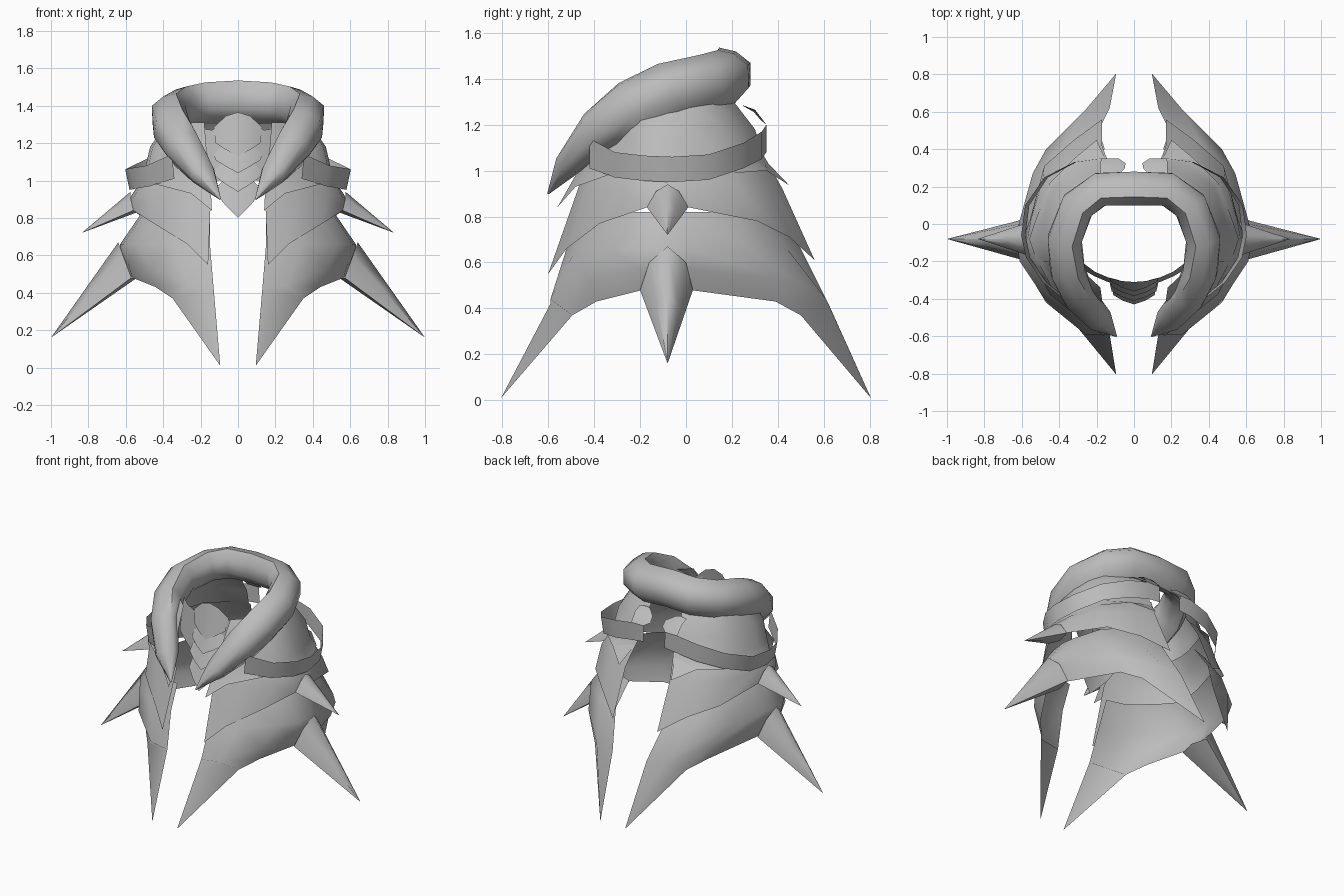
import bpy, bmesh, math
from mathutils import Vector

cube = bpy.data.objects.get("Cube")
if cube:
    bpy.data.objects.remove(cube, do_unlink=True)

grey = bpy.data.materials.new("plain grey")
grey.use_nodes = True
grey.diffuse_color = (0.5, 0.5, 0.5, 1)
bsdf = grey.node_tree.nodes["Principled BSDF"]
bsdf.inputs["Base Color"].default_value = (0.5, 0.5, 0.5, 1)
bsdf.inputs["Roughness"].default_value = 0.7


def grid_object(name, rows, closed=False, extra=(), angle=50):
    """Skin rows of points, mirror them over x and smooth the soft edges."""
    bm = bmesh.new()
    vs = [[bm.verts.new(p) for p in row] for row in rows]
    n = len(rows[0])
    for a, b in zip(vs, vs[1:]):
        for i in range(n if closed else n - 1):
            j = (i + 1) % n
            bm.faces.new((a[i], a[j], b[j], b[i]))
    for tri in extra:
        bm.faces.new([vs[r][c] for r, c in tri])
    bmesh.ops.recalc_face_normals(bm, faces=bm.faces)
    # point open sheets away from the middle of the model
    if not closed:
        out = 0
        for f in bm.faces:
            c = f.calc_center_median()
            out += f.normal.dot(Vector((c.x, c.y, 0))) * f.calc_area()
        if out < 0:
            bmesh.ops.reverse_faces(bm, faces=bm.faces)
    me = bpy.data.meshes.new(name)
    bm.to_mesh(me)
    bm.free()
    me.materials.append(grey)
    ob = bpy.data.objects.new(name, me)
    bpy.context.collection.objects.link(ob)
    mod = ob.modifiers.new("mirror", 'MIRROR')
    mod.use_clip = True
    mod.merge_threshold = 0.0005
    bpy.ops.object.select_all(action='DESELECT')
    ob.select_set(True)
    bpy.context.view_layer.objects.active = ob
    bpy.ops.object.shade_smooth_by_angle(angle=math.radians(angle))


# Half outline of the mantle seen from above, front edge to back edge
PLAN = [(.3, -1), (.55, -.92), (.84, -.62), (.97, -.3), (1, 0),
        (.97, .1), (.86, .54), (.56, .88), (.3, 1)]


def ring(width, front, back, z, edge):
    pts = [(px * width, py * (front if py < 0 else back), z) for px, py in PLAN]
    pts[0] = (edge, -front, z)
    pts[3] = (pts[3][0], -.2, z)
    pts[4] = (width, -.08, z)
    pts[5] = (pts[5][0], .02, z)
    return pts


def tier(name, rings, *lower):
    """Flared shell whose last row runs out into front and back points."""
    rows = [ring(*r) for r in rings] + list(lower)
    e = len(rows) - 1
    undersides = [((e, 0), (e, 1), (e - 1, 0)),
                  ((e, 8), (e - 1, 8), (e, 7))]
    grid_object(name, rows, extra=undersides, angle=70)


def spike(name, base, tip):
    """Slightly bulging horn from a base loop to a point."""
    tip = Vector(tip)
    rows = [[tip + (Vector(p) - tip) * k for p in base] for k in (1, .58, .01)]
    grid_object(name, rows, closed=True, angle=75)


tier("lower_mantle",
     [(.52, .45, .4, .82, .15), (.63, .52, .5, .66, .15)],
     [(.13, -.59, .42), (.26, -.59, .44), (.47, -.42, .53), (.59, -.2, .57),
      (.63, -.08, .58), (.59, .03, .57), (.47, .4, .53), (.26, .61, .44), (.13, .62, .42)],
     [(.095, -.805, .01), (.35, -.495, .37), (.44, -.39, .43), (.565, -.19, .48),
      (.58, -.08, .49), (.565, .02, .48), (.44, .39, .43), (.35, .5, .37), (.095, .805, .01)])
spike("lower_side_spike", [(.57, -.2, .48), (.615, -.16, .6), (.64, -.08, .67),
                           (.615, .0, .6), (.57, .03, .48), (.54, -.08, .48)],
      (1, -.08, .16))

tier("middle_mantle",
     [(.45, .4, .33, 1.08, .19), (.51, .44, .37, 1.01, .17), (.57, .47, .42, .92, .145)],
     [(.16, -.6, .55), (.27, -.52, .66), (.45, -.375, .77), (.56, -.17, .84),
      (.59, -.08, .85), (.56, .01, .84), (.48, .31, .78), (.32, .45, .71), (.17, .56, .61)])
spike("middle_side_spike", [(.56, -.17, .84), (.575, -.13, .91), (.575, -.08, .94),
                            (.575, -.03, .91), (.56, .01, .84), (.54, -.08, .83)],
      (.835, -.08, .72))

tier("upper_mantle",
     [(.38, .34, .2, 1.31, .18), (.47, .41, .3, 1.18, .17), (.5, .44, .34, 1.05, .15)],
     [(.14, -.56, .84), (.25, -.48, .93), (.44, -.34, .98), (.53, -.17, .97),
      (.56, -.08, .95), (.53, .01, .97), (.45, .22, .99), (.32, .35, 1), (.2, .45, .935)])

# Thick collar: centre point, horizontal radius, vertical radius
STATIONS = [((0, .19, 1.425), .09, .11), ((.18, .185, 1.415), .09, .11),
            ((.3, .1, 1.395), .09, .11), ((.37, -.08, 1.355), .09, .115),
            ((.355, -.25, 1.28), .09, .115), ((.295, -.385, 1.18), .085, .1),
            ((.19, -.505, 1.035), .07, .06), ((.095, -.6, .9), .004, .004)]
# Collar section as (outward, up), with its crest towards the neck
SECTION = [(1, .4), (1, -.5), (.3, -1.1), (-.5, -.85), (-1, -.35),
           (-1, .45), (-.5, 1), (.3, .85)]
rows = []
for i, (c, rh, rv) in enumerate(STATIONS):
    c = Vector(c)
    before = Vector(STATIONS[max(i - 1, 0)][0])
    after = Vector(STATIONS[min(i + 1, len(STATIONS) - 1)][0])
    t = Vector((1, 0, 0)) if i == 0 else (after - before).normalized()
    outward = Vector((0, 0, 1)).cross(t).normalized()
    up = t.cross(outward).normalized()
    rows.append([c + outward * rh * o + up * rv * u for o, u in SECTION])
grid_object("collar", rows, closed=True, angle=60)

# Flared strap around each shoulder: x, y, low z, high z
STRAP = [(.34, -.42, 1.01, 1.14), (.47, -.31, .97, 1.08), (.555, -.18, .955, 1.065),
         (.58, -.06, .95, 1.06), (.56, .1, .96, 1.07), (.46, .25, 1.01, 1.12),
         (.31, .33, 1.05, 1.17), (.17, .35, 1.08, 1.2), (.08, .35, 1.09, 1.2)]
grid_object("shoulder_strap", [[(x, y, lo) for x, y, lo, hi in STRAP],
                               [(x * 1.04, y, hi) for x, y, lo, hi in STRAP]])

# Flap that folds from the strap's back end in under the collar
grid_object("strap_flap", [
    [(.177, .35, 1.2), (.083, .35, 1.2), (.045, .325, 1.22)],
    [(.18, .3, 1.26), (.1, .3, 1.265), (.05, .295, 1.255)],
    [(.18, .25, 1.28), (.13, .245, 1.285), (.1, .25, 1.28)]])

# Overlapping chest scales: top z, side low z, tip z, half width, top y, tip y
SCALES = [(1.365, 1.2, 1.13, .13, -.31, -.36), (1.22, 1.11, 1.04, .13, -.32, -.385),
          (1.13, 1.02, .94, .13, -.335, -.41), (1.04, .92, .8, .12, -.35, -.43)]
for n, (top, low, tip, w, yt, yb) in enumerate(SCALES):
    grid_object(f"chest_scale_{n + 1}", [
        [(0, yt, top), (w * .5, yt + .005, top - .02), (w, yt + .02, top - .08)],
        [(0, yb, tip), (w * .5, yb + .02, (tip + low) / 2), (w * .92, yb + .05, low)]],
        angle=30)

# Curved wings joining the chest scales to the mantle
grid_object("chest_wing", [
    [(.08, -.3, 1.3), (.14, -.285, 1.27), (.21, -.255, 1.28), (.27, -.21, 1.3)],
    [(.08, -.325, 1.0), (.14, -.31, 1.0), (.21, -.28, 1.04), (.28, -.24, 1.08)]])
